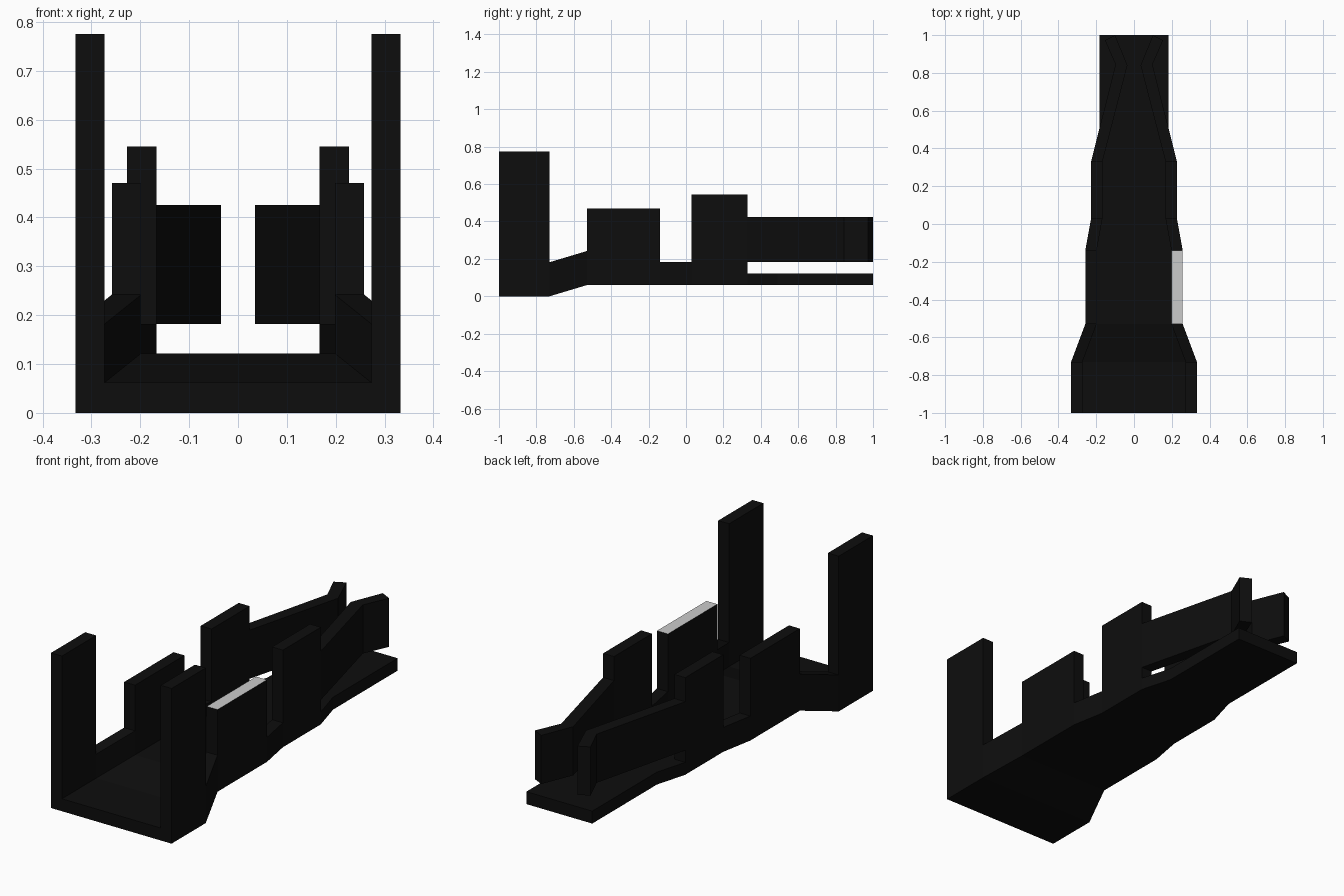
import bpy, bmesh

if "Cube" in bpy.data.objects:
    bpy.data.objects.remove(bpy.data.objects["Cube"])

black = bpy.data.materials.new("black_finish")
black.diffuse_color = (0.004, 0.004, 0.004, 1)
black.use_nodes = True
black.node_tree.nodes["Principled BSDF"].inputs["Base Color"].default_value = black.diffuse_color


def loft(name, sections):
    """Closed bar through sections of (inner_xy, outer_xy, z_low, z_high)."""
    bm = bmesh.new()
    rings = []
    for (xi, yi), (xo, yo), lo, hi in sections:
        pts = [(xi, yi, lo), (xo, yo, lo), (xo, yo, hi), (xi, yi, hi)]
        rings.append([bm.verts.new(p) for p in pts])
    for a, b in zip(rings, rings[1:]):
        for i in range(4):
            j = (i + 1) % 4
            bm.faces.new((a[i], a[j], b[j], b[i]))
    bm.faces.new(rings[0])
    bm.faces.new(rings[-1])
    bmesh.ops.recalc_face_normals(bm, faces=bm.faces)
    me = bpy.data.meshes.new(name)
    bm.to_mesh(me)
    bm.free()
    me.materials.append(black)
    ob = bpy.data.objects.new(name, me)
    bpy.context.collection.objects.link(ob)
    return ob


# Floor: wide low front, ramp up, then narrowing to the back
floor = [(-1, .333, 0), (-.73, .333, 0), (-.53, .258, .06), (-.14, .258, .06),
         (.03, .227, .06), (.33, .227, .06), (.49, .182, .06), (1, .182, .06)]
loft("floor", [((-w, y), (w, y), z, z + .062) for y, w, z in floor])

# Side walls: (y, outer x, bottom, top) at both ends of each part
T = .06
walls = {
    "front_post": [(-1, .333, .06, .775), (-.73, .333, .06, .775)],
    "ramp_wall": [(-.73, .333, .06, .182), (-.53, .258, .12, .242)],
    "middle_guard": [(-.53, .258, .12, .47), (-.14, .258, .12, .47)],
    "link_wall": [(-.14, .258, .12, .182), (.03, .227, .12, .182)],
    "rear_guard": [(.03, .227, .12, .545), (.33, .227, .12, .545)],
}
for side, s in (("left", -1), ("right", 1)):
    for name, secs in walls.items():
        ob = loft(f"{side}_{name}",
                  [((s * (x - T), y), (s * x, y), lo, hi) for y, x, lo, hi in secs])
        # Bare grey top on the right middle guard
        if side == "right" and name == "middle_guard":
            ob.data.materials.append(None)
            for p in ob.data.polygons:
                if p.normal.z > .9:
                    p.material_index = 1
    # Spring arm: converges, then flares at the tip
    arm = [((.167, .33), (.227, .33)), ((.035, .84), (.098, .845)), ((.1, 1), (.154, .973))]
    loft(f"{side}_spring_arm",
         [((s * a[0], a[1]), (s * b[0], b[1]), .182, .425) for a, b in arm])
